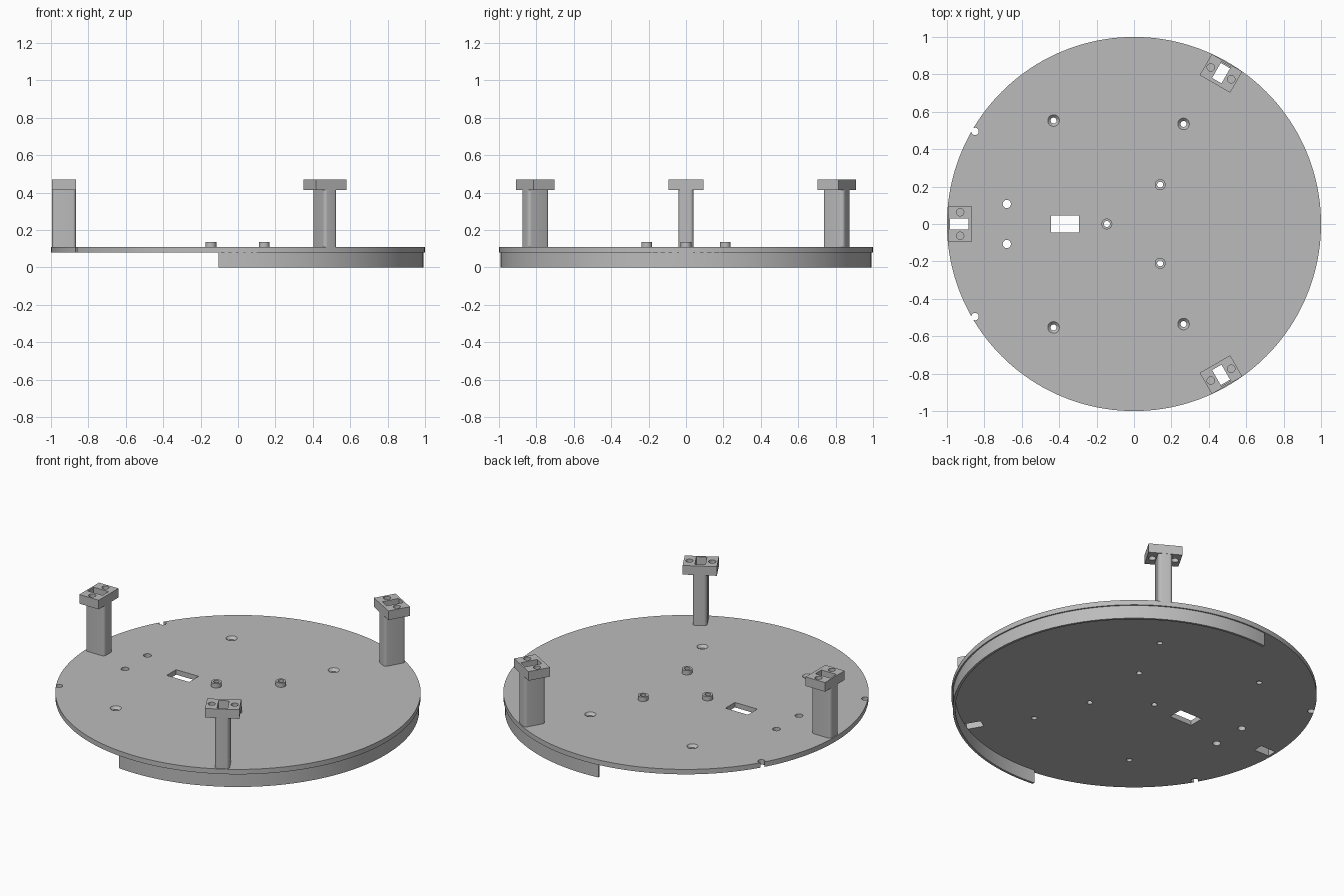
import bpy, bmesh, math
from mathutils import Matrix

cube = bpy.data.objects.get("Cube")
if cube:
    bpy.data.objects.remove(cube, do_unlink=True)

grey = bpy.data.materials.new("light_grey")
grey.use_nodes = True
colour = (0.5, 0.5, 0.5, 1)
grey.diffuse_color = colour
grey.node_tree.nodes["Principled BSDF"].inputs["Base Color"].default_value = colour

BASE, TOP = 0.08, 0.11          # underside and top of the plate
POST_R, HEAD_Z, HEAD_TOP = 0.93, 0.415, 0.47
POST_ANGLES = {"right": 180, "back": 60, "front": -60}


def circle(r, x=0, y=0, n=32):
    return [(x + r * math.cos(2 * math.pi * i / n), y + r * math.sin(2 * math.pi * i / n)) for i in range(n)]


def rectangle(x, y, w, d, r=0.0, steps=6):
    """Rectangle outline, with rounded corners when r is given."""
    pts = []
    for k, (sx, sy) in enumerate([(1, 1), (-1, 1), (-1, -1), (1, -1)]):
        for i in range(steps + 1 if r else 1):
            a = math.pi / 2 * (k + i / steps)
            pts.append((x + sx * (w / 2 - r) + r * math.cos(a), y + sy * (d / 2 - r) + r * math.sin(a)))
    return pts


def loft(bm, levels, turn=0):
    """Solid through a stack of (outline, z) levels, turned about z."""
    m = Matrix.Rotation(math.radians(turn), 4, 'Z')
    rings = []
    for outline, z in levels:
        rings.append([bm.verts.new(m @ bm_vec(x, y, z)) for x, y in outline])
    for low, high in zip(rings, rings[1:]):
        n = len(low)
        for i in range(n):
            j = (i + 1) % n
            bm.faces.new((low[i], low[j], high[j], high[i]))
    bm.faces.new(rings[0][::-1])
    bm.faces.new(rings[-1])


def bm_vec(x, y, z):
    return Matrix.Translation((x, y, z)).to_translation()


def prism(bm, outline, z0, z1, turn=0):
    loft(bm, [(outline, z0), (outline, z1)], turn)


def make(name, bm):
    bmesh.ops.recalc_face_normals(bm, faces=bm.faces)
    mesh = bpy.data.meshes.new(name)
    bm.to_mesh(mesh)
    bm.free()
    mesh.materials.append(grey)
    obj = bpy.data.objects.new(name, mesh)
    bpy.context.collection.objects.link(obj)
    return obj


def activate(obj):
    bpy.ops.object.select_all(action='DESELECT')
    obj.select_set(True)
    bpy.context.view_layer.objects.active = obj


def finish(obj, cut_bm=None):
    """Cut the holes, then smooth the round walls."""
    activate(obj)
    if cut_bm:
        cutter = make("hole_cutter", cut_bm)
        cutter.hide_render = True
        mod = obj.modifiers.new("holes", 'BOOLEAN')
        mod.operation, mod.solver, mod.object = 'DIFFERENCE', 'EXACT', cutter
        bpy.ops.object.modifier_apply(modifier=mod.name)
        bpy.data.objects.remove(cutter, do_unlink=True)
    bpy.ops.object.shade_smooth_by_angle(angle=math.radians(30))


# Round plate with its holes
bosses = [(-0.145, 0), (0.14, 0.21), (0.14, -0.21)]
plate = bmesh.new()
prism(plate, circle(1, n=160), BASE, TOP)
holes = bmesh.new()
low, high = BASE - 0.02, TOP + 0.02
prism(holes, rectangle(-0.37, 0, 0.15, 0.09), low, high)
for x, y in bosses:
    prism(holes, circle(0.016, x, y), low, high)
for side in (1, -1):
    prism(holes, circle(0.022, -0.68, side * 0.107), low, high)
    prism(holes, circle(0.02, -0.85, side * 0.495), low, high)
    for x, y in ((-0.43, 0.553), (0.265, 0.535)):       # countersunk
        thin, wide = circle(0.016, x, side * y), circle(0.031, x, side * y)
        loft(holes, [(thin, low), (thin, TOP - 0.015), (wide, TOP), (wide, high)])
slot = rectangle(0.935, 0, 0.10, 0.058)
for angle in POST_ANGLES.values():
    prism(holes, slot, low, high, angle)
finish(make("round_plate", plate), holes)

# Skirt below the plate, open on one side
skirt = bmesh.new()
reach, steps = math.acos(-0.105 / 0.992), 90
sections = []
for i in range(steps + 1):
    a = -reach + 2 * reach * i / steps
    sections.append([skirt.verts.new((r * math.cos(a), r * math.sin(a), z))
                     for r, z in ((0.978, 0), (0.992, 0), (0.992, BASE), (0.978, BASE))])
for a, b in zip(sections, sections[1:]):
    for i in range(4):
        j = (i + 1) % 4
        skirt.faces.new((a[i], a[j], b[j], b[i]))
skirt.faces.new(sections[0])
skirt.faces.new(sections[-1])
finish(make("lower_skirt", skirt))

# Small hollow bosses
for i, (x, y) in enumerate(bosses):
    boss, bore = bmesh.new(), bmesh.new()
    prism(boss, circle(0.029, x, y), TOP, 0.136)
    prism(bore, circle(0.016, x, y), TOP - 0.02, 0.16)
    finish(make(f"boss_{i + 1}", boss), bore)

# Three hollow posts with drilled heads
for name, angle in POST_ANGLES.items():
    column, bore = bmesh.new(), bmesh.new()
    prism(column, rectangle(POST_R, 0, 0.128, 0.08, 0.018), TOP, HEAD_Z, angle)
    prism(bore, slot, TOP - 0.02, HEAD_Z + 0.02, angle)
    finish(make(f"{name}_post", column), bore)

    head, drill = bmesh.new(), bmesh.new()
    prism(head, rectangle(POST_R, 0, 0.13, 0.188), HEAD_Z, HEAD_TOP, angle)
    prism(drill, slot, HEAD_Z - 0.02, HEAD_TOP + 0.02, angle)
    for side in (1, -1):
        prism(drill, circle(0.02, POST_R, side * 0.063), HEAD_Z - 0.02, HEAD_TOP + 0.02, angle)
    finish(make(f"{name}_post_head", head), drill)
